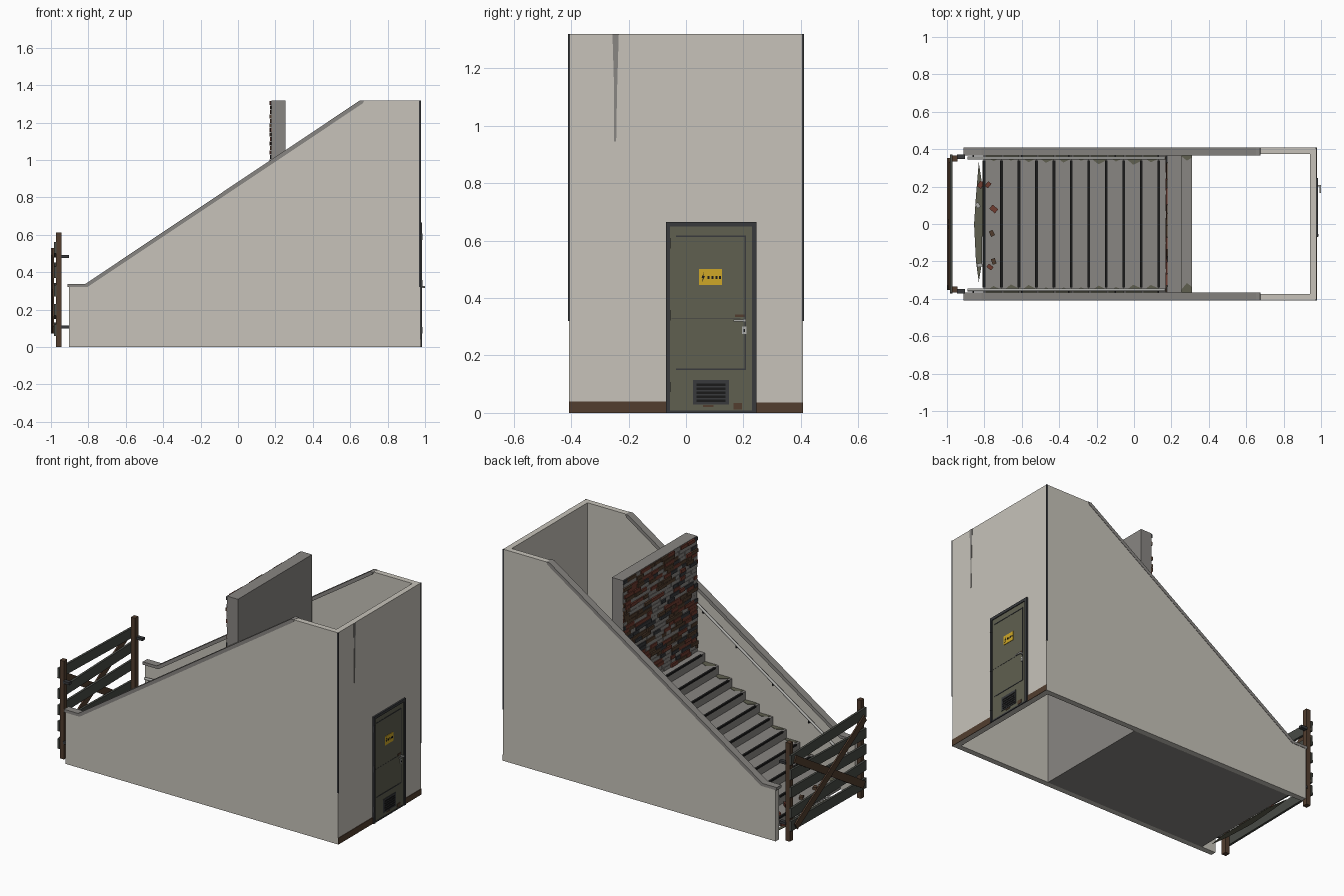
import bpy, bmesh, math, random
from mathutils import Vector, Matrix

if "Cube" in bpy.data.objects:
    bpy.data.objects.remove(bpy.data.objects["Cube"])

random.seed(7)
COLORS = {
    "pale_plaster": (0.57, 0.545, 0.49), "grey_concrete": (0.25, 0.24, 0.225),
    "olive_paint": (0.115, 0.115, 0.08), "dark_steel": (0.04, 0.042, 0.046),
    "yellow_plate": (0.62, 0.39, 0.02), "brown_rust": (0.085, 0.048, 0.028),
    "red_brick": (0.16, 0.045, 0.03), "black": (0.01, 0.01, 0.01),
    "weathered_board": (0.065, 0.07, 0.06), "light_metal": (0.42, 0.42, 0.40)}
MATS = {}
for n, c in COLORS.items():
    MATS[n] = bpy.data.materials.new(n)
    MATS[n].diffuse_color = (*c, 1)


def finish(name, bm, *mats):
    bmesh.ops.recalc_face_normals(bm, faces=bm.faces)
    me = bpy.data.meshes.new(name)
    bm.to_mesh(me)
    bm.free()
    for m in mats:
        me.materials.append(MATS[m])
    ob = bpy.data.objects.new(name, me)
    bpy.context.collection.objects.link(ob)
    return ob


def add_box(bm, x0, x1, y0, y1, z0, z1, mi=0, rot=None):
    c = Vector(((x0 + x1) / 2, (y0 + y1) / 2, (z0 + z1) / 2))
    m = Matrix.Translation(c) @ (rot or Matrix()) @ Matrix.Diagonal((x1 - x0, y1 - y0, z1 - z0, 1))
    for v in bmesh.ops.create_cube(bm, size=1, matrix=m)["verts"]:
        for f in v.link_faces:
            f.material_index = mi


def boxes(name, mat, lst):
    bm = bmesh.new()
    for b in lst:
        add_box(bm, *b)
    return finish(name, bm, mat)


def add_prism(bm, pts, vec):
    # extrude a closed 3D outline along vec
    f = bm.faces.new([bm.verts.new(p) for p in pts])
    r = bmesh.ops.extrude_face_region(bm, geom=[f], use_keep_orig=True)
    bmesh.ops.translate(bm, vec=vec, verts=[g for g in r["geom"] if isinstance(g, bmesh.types.BMVert)])


def add_beam(bm, y0, z0, y1, z1, w, x0, x1):
    # plank in the yz plane from one point to another
    d = Vector((0, y1 - y0, z1 - z0))
    ang = math.atan2(d.z, d.y)
    cy, cz = (y0 + y1) / 2, (z0 + z1) / 2
    add_box(bm, x0, x1, cy - d.length / 2, cy + d.length / 2, cz - w / 2, cz + w / 2,
            0, Matrix.Rotation(ang, 4, 'X'))


def tube(name, mat, paths, r):
    cu = bpy.data.curves.new(name, 'CURVE')
    cu.dimensions = '3D'
    cu.bevel_depth, cu.bevel_resolution, cu.use_fill_caps = r, 2, True
    for p in paths:
        s = cu.splines.new('POLY')
        s.points.add(len(p) - 1)
        for q, co in zip(s.points, p):
            q.co = (*co, 1)
    cu.materials.append(MATS[mat])
    bpy.context.collection.objects.link(bpy.data.objects.new(name, cu))


SLOPE = (1.305 - 0.322) / (0.66 + 0.81)
def top_z(x):
    return 0.322 + max(0, x + 0.81) * SLOPE

# Sloping side walls and their concrete copings
wall, cap = bmesh.new(), bmesh.new()
for y in (-0.408, 0.373):
    prof = [(-0.903, 0), (0.975, 0), (0.975, 1.318), (0.675, 1.318), (0.655, 1.303), (-0.81, 0.322), (-0.903, 0.322)]
    add_prism(wall, [(x, y, z) for x, z in prof], (0, 0.035, 0))
    yc = -0.41 if y < 0 else 0.365
    prof = [(-0.912, 0.32), (-0.805, 0.32), (0.668, 1.303), (0.675, 1.319), (0.653, 1.319), (-0.815, 0.338), (-0.912, 0.338)]
    add_prism(cap, [(x, yc, z) for x, z in prof], (0, 0.045, 0))
add_box(wall, 0.94, 0.975, -0.374, 0.374, 0, 1.318)
finish("shelter_walls", wall, "pale_plaster")
finish("wall_coping", cap, "grey_concrete")

# Solid flight of steps
N, X0, RUN, RISE = 11, -0.805, 0.0935, 0.0545
pts = [(X0, 0)]
for i in range(N):
    pts += [(X0 + i * RUN, (i + 1) * RISE), (X0 + (i + 1) * RUN, (i + 1) * RISE)]
pts[-1] = (0.31, N * RISE)
pts.append((0.31, 0))
bm = bmesh.new()
add_prism(bm, [(x, -0.374, z) for x, z in pts], (0, 0.748, 0))
finish("stair_flight", bm, "grey_concrete")

# Dark nosing strips, and moss patches in the tread corners
nose, moss = bmesh.new(), bmesh.new()
for i in range(N):
    x, z = X0 + i * RUN, (i + 1) * RISE
    add_box(nose, x - 0.004, x + 0.01, -0.34, 0.34, z - 0.008, z + 0.003)
    for s in (-1, 1):
        w = random.uniform(0.02, 0.045)
        xs = x + 0.014 if i < N - 1 else 0.255
        xe = x + RUN if i < N - 1 else 0.31
        outline = [(xs, 0.372), (xe, 0.372), (xe, 0.372 - w * 0.8), ((xs + xe) / 2, 0.36 - w), (xs, 0.372 - w * 0.5)]
        add_prism(moss, [(a, s * b, z) for a, b in outline], (0, 0, 0.002))
lens = [(-0.83, -0.31), (-0.812, -0.2), (-0.81, 0.2), (-0.83, 0.33), (-0.845, 0.15), (-0.855, 0), (-0.845, -0.2)]
add_prism(moss, [(x, y, 0) for x, y in lens], (0, 0, 0.004))
finish("step_nosings", nose, "black")
finish("moss_patches", moss, "olive_paint")

# Rubble on the lowest steps
bm = bmesh.new()
for x, y, z, s, mi in ((-0.82, 0.21, 0.01, 0.026, 0), (-0.75, 0.08, 0.064, 0.028, 0), (-0.76, -0.05, 0.062, 0.022, 1),
                       (-0.75, -0.2, 0.062, 0.022, 1), (-0.77, -0.23, 0.064, 0.022, 0), (-0.78, 0.21, 0.064, 0.022, 0),
                       (-0.835, 0.1, 0.01, 0.02, 2), (-0.825, -0.22, 0.01, 0.02, 2)):
    add_box(bm, x - s / 2, x + s / 2, y - s * .7, y + s * .7, z - s * .35, z + s * .35, mi,
            Matrix.Rotation(random.uniform(0, 3), 4, 'Z'))
finish("rubble", bm, "red_brick", "brown_rust", "light_metal")

# Blocking wall with a rough brick face
boxes("blocking_wall", "grey_concrete", [(0.18, 0.255, -0.365, 0.365, 0.595, 1.318)])
bm = bmesh.new()
rows, h = 30, 0.0239
for r in range(rows):
    z, y = 0.6 + r * h, -0.365 - (r % 2) * 0.03
    while y < 0.36:
        w = random.choice((0.045, 0.065, 0.065, 0.09))
        mi = random.choices((0, 1, 2, 3), (5, 3, 3, 2))[0]
        d = random.uniform(0.001, 0.004) if mi == 0 else random.uniform(0.003, 0.011)
        add_box(bm, 0.18 - d, 0.182, max(y, -0.365), min(y + w - 0.003, 0.365), z, z + h - 0.003, mi)
        y += w
finish("brick_face", bm, "grey_concrete", "red_brick", "brown_rust", "dark_steel")

# Handrails on both side walls with brackets
rails, posts = [], []
for s in (-1, 1):
    y = s * 0.352
    rails.append([(x, y, z) for x, z in ((-0.89, 0.245), (-0.81, 0.25), (0.17, top_z(0.17) - 0.075))])
    for x in (-0.86, -0.6, -0.35, -0.1, 0.13):
        z = top_z(x) - 0.075
        posts.append([(x, y, z), (x, y, z - 0.02), (x, s * 0.374, z - 0.025)])
tube("handrails", "light_metal", rails, 0.008)
tube("handrail_brackets", "dark_steel", posts, 0.004)

# Timber barrier: posts, boards, cross braces, wall ties
boxes("barrier_posts", "brown_rust", [(-0.972, -0.943, s - 0.016, s + 0.016, 0, 0.612) for s in (-0.35, 0.35)])
bm = bmesh.new()
for za, zb in ((0.09, 0.10), (0.20, 0.18), (0.30, 0.31), (0.40, 0.42), (0.53, 0.51)):
    add_beam(bm, -0.37, za, 0.37, zb, 0.062, -0.985, -0.971)
finish("barrier_boards", bm, "weathered_board")
bm = bmesh.new()
add_beam(bm, -0.34, 0.09, 0.34, 0.51, 0.045, -0.993, -0.984)
add_beam(bm, 0.34, 0.09, -0.34, 0.51, 0.045, -1.0, -0.991)
finish("barrier_braces", bm, "brown_rust")
boxes("barrier_ties", "dark_steel", [(-0.945, -0.903, s - 0.012, s + 0.012, z - 0.008, z + 0.008)
                                     for s in (-0.36, 0.36) for z in (0.107, 0.483)])

# Steel door: frame, leaf, raised outline
F = 0.974
boxes("door_frame", "dark_steel", [(F, 0.985, -0.07, -0.055, 0, 0.665), (F, 0.985, 0.23, 0.245, 0, 0.665),
                                   (F, 0.985, -0.055, 0.23, 0.648, 0.665), (F, 0.982, -0.055, 0.23, 0, 0.008)])
boxes("door_leaf", "olive_paint", [(F, 0.980, -0.055, 0.23, 0.008, 0.648)])
P = 0.979
boxes("door_panel_lines", "dark_steel",
      [(P, 0.982, -0.035, 0.207, 0.612, 0.617), (P, 0.982, -0.035, 0.207, 0.15, 0.155),
       (P, 0.982, 0.203, 0.208, 0.15, 0.617), (P, 0.981, -0.05, 0.19, 0.329, 0.331)]
      + [(P, 0.987, -0.068, -0.054, z - 0.018, z + 0.018) for z in (0.09, 0.34, 0.59)])

# Vent with slats
boxes("vent_panel", "dark_steel", [(P, 0.983, 0.025, 0.15, 0.03, 0.115)])
boxes("vent_slots", "black", [(P, 0.985, 0.037, 0.138, 0.038 + i * 0.014, 0.046 + i * 0.014) for i in range(5)])

# Warning plate with a bolt and plain marks
boxes("warning_plate", "yellow_plate", [(P, 0.983, 0.045, 0.125, 0.445, 0.50)])
bm = bmesh.new()
bolt = [(0.062, 0.49), (0.054, 0.47), (0.059, 0.47), (0.055, 0.455), (0.066, 0.476), (0.061, 0.476)]
add_prism(bm, [(0.982, y, z) for y, z in bolt], (0.002, 0, 0))
for y in (0.078, 0.092, 0.106, 0.118):
    add_box(bm, 0.982, 0.984, y - 0.004, y + 0.004, 0.466, 0.477)
finish("warning_marks", bm, "black")

# Lever handle and lock
boxes("door_handle", "light_metal", [(P, 1.0, 0.2, 0.208, 0.316, 0.326), (0.993, 1.0, 0.165, 0.208, 0.318, 0.325),
                                     (P, 0.984, 0.195, 0.21, 0.275, 0.30)])
boxes("keyhole", "black", [(0.983, 0.985, 0.2, 0.205, 0.282, 0.292)])

# Rust patches, dirt band and wall stains
boxes("rust_patches", "brown_rust", [(P, 0.982, 0.17, 0.205, 0.333, 0.343), (P, 0.982, 0.165, 0.195, 0.012, 0.035),
                                     (P, 0.982, 0.06, 0.095, 0.02, 0.027)])
boxes("dirt_band", "brown_rust", [(F, 0.978, -0.408, -0.07, 0, 0.04), (F, 0.978, 0.245, 0.408, 0, 0.036)])
bm = bmesh.new()
add_prism(bm, [(F, y, z) for y, z in ((-0.256, 1.318), (-0.234, 1.318), (-0.24, 1.12), (-0.243, 0.945), (-0.25, 0.945), (-0.25, 1.12))],
          (0.003, 0, 0))
finish("wall_streak", bm, "grey_concrete")
boxes("corner_stains", "dark_steel", [(0.968, 0.978, -0.41, -0.404, 0.32, 1.318), (0.968, 0.978, 0.404, 0.41, 0.32, 1.318)])

for m in bpy.data.materials:
    if m.users and not m.is_grease_pencil:
        m.use_nodes = True
        m.node_tree.nodes["Principled BSDF"].inputs["Base Color"].default_value = m.diffuse_color
